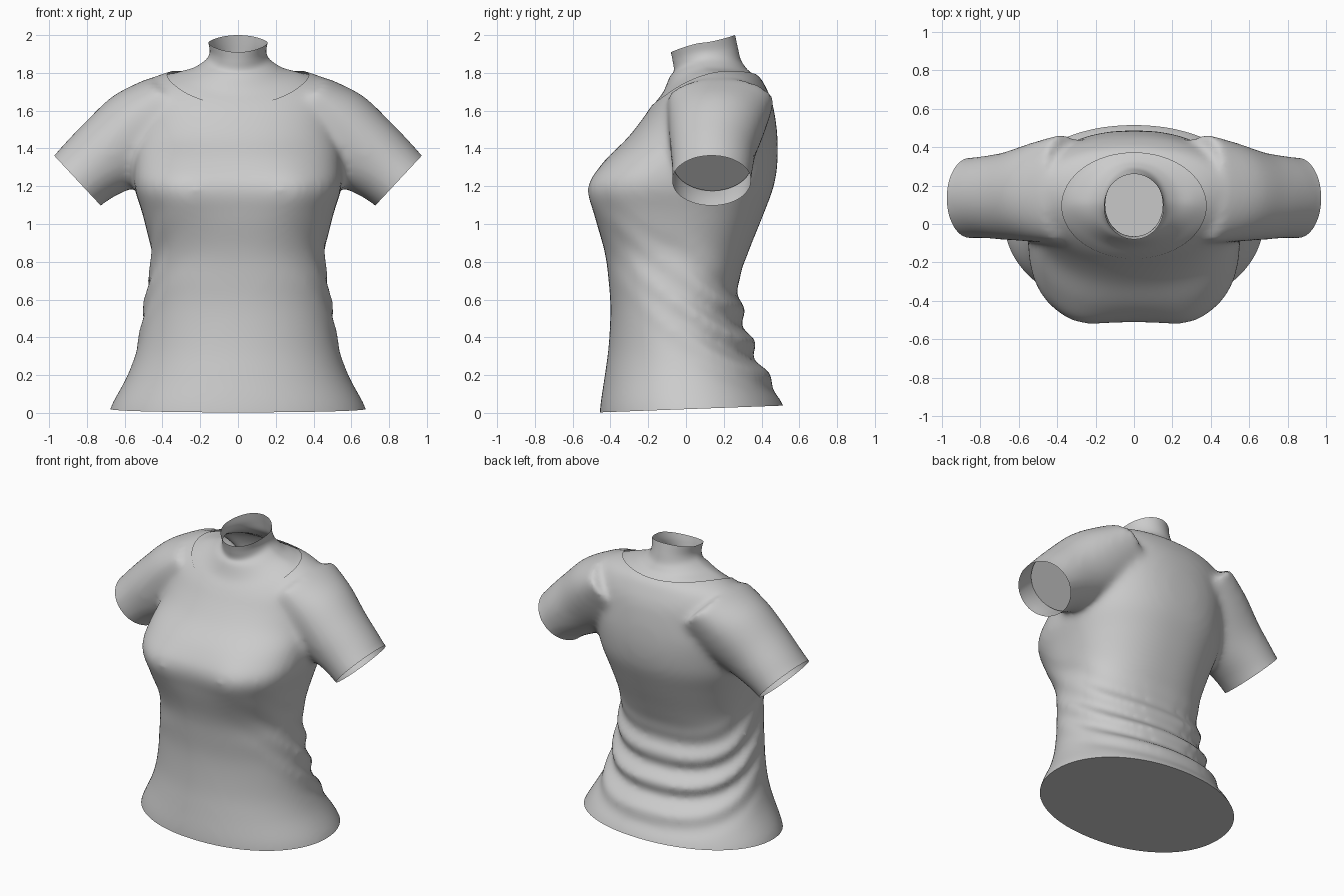
import bpy, bmesh, math
from mathutils import Vector
from mathutils.bvhtree import BVHTree

cube = bpy.data.objects.get("Cube")
if cube:
    bpy.data.objects.remove(cube)

grey = bpy.data.materials.new("soft grey")
grey.use_nodes = True
grey.diffuse_color = (0.6, 0.6, 0.6, 1)
grey.node_tree.nodes["Principled BSDF"].inputs["Base Color"].default_value = (0.6, 0.6, 0.6, 1)
SEG = 64


def spline(rows, steps):
    """Catmull-Rom interpolation through rows of numbers."""
    out = []
    for i in range(len(rows) - 1):
        a, b, c, d = (rows[max(0, min(len(rows) - 1, i + k))] for k in (-1, 0, 1, 2))
        for j in range(steps):
            t = j / steps
            out.append([q + t / 2 * (r - p + t * (2*p - 5*q + 4*r - s + t * (3*q - p - 3*r + s)))
                        for p, q, r, s in zip(a, b, c, d)])
    return out + [list(rows[-1])]


def loft(bm, rows, point, capped=True):
    """Skin a tube through rings given by point(row, angle)."""
    rings = [[bm.verts.new(point(r, 2 * math.pi * k / SEG)) for k in range(SEG)] for r in rows]
    for lo, hi in zip(rings, rings[1:]):
        for k in range(SEG):
            n = (k + 1) % SEG
            bm.faces.new((lo[k], lo[n], hi[n], hi[k]))
    if capped:
        bm.faces.new(rings[0][::-1])
        bm.faces.new(rings[-1])


def make_object(name, bm):
    bmesh.ops.recalc_face_normals(bm, faces=bm.faces)
    mesh = bpy.data.meshes.new(name)
    bm.to_mesh(mesh)
    bm.free()
    obj = bpy.data.objects.new(name, mesh)
    bpy.context.collection.objects.link(obj)
    mesh.materials.append(grey)
    return obj


def apply_modifiers(obj):
    graph = bpy.context.evaluated_depsgraph_get()
    mesh = bpy.data.meshes.new_from_object(obj.evaluated_get(graph))
    obj.modifiers.clear()
    obj.data = mesh


def smooth(obj):
    bpy.ops.object.select_all(action='DESELECT')
    obj.select_set(True)
    bpy.context.view_layer.objects.active = obj
    bpy.ops.object.shade_smooth_by_angle(angle=math.radians(40))


def power(v, n):
    return math.copysign(abs(v) ** (2 / n), v)


# Torso rings: height, half width, front y, back y, squareness of the front
TORSO = [
    (-.08, .7, -.46, .55, 2.1), (.03, .675, -.455, .52, 2.1), (.2, .585, -.43, .43, 2.1),
    (.35, .535, -.41, .355, 2.1), (.55, .5, -.4, .295, 2.2), (.7, .475, -.41, .28, 2.4),
    (.85, .46, -.43, .33, 2.6), (1.05, .505, -.485, .41, 2.9), (1.2, .55, -.51, .465, 3.1),
    (1.33, .55, -.435, .485, 2.7), (1.45, .54, -.315, .485, 2.3), (1.55, .54, -.235, .475, 2.2),
    (1.65, .54, -.165, .455, 2.2), (1.73, .51, -.09, .42, 2.2), (1.785, .43, -.02, .385, 2.1),
    (1.825, .3, .04, .31, 2)]


def torso_point(row, a):
    z, w, front, back, n = row
    c, s = math.cos(a), math.sin(a)
    if s > 0:
        n = min(n, 2.3)
    # Slanted cloth folds around the lower back
    u = z - .22 * (1 - s) ** 1.4
    window = max(0, 1 - ((u - .4) / .35) ** 2) * ((s + 1) / 2) ** 1.5
    k = 1 + .085 * window * math.cos(2 * math.pi * (u - .2) / .175)
    x = w * power(c, n) * k
    y = (front + back) / 2 + (back - front) / 2 * power(s, n) * k
    if s < 0:
        y -= .025 * math.exp(-((abs(x) - .29) / .14) ** 2 - ((z - 1.17) / .17) ** 2)
    return x, y, z


# Sleeve rings: distance along the arm, radius above, radius below, y radius, y centre
SLEEVE = [(.14, .18, .18, .211, .135), (0, .183, .183, .211, .135), (-.1, .192, .2, .215, .14),
          (-.25, .2, .25, .228, .145), (-.45, .2, .3, .258, .165), (-.65, .14, .3, .285, .185)]
CUFF, ALONG, UP = Vector((.85, 0, 1.23)), Vector((.73, 0, -.68)), Vector((.68, 0, .73))


def sleeve_point(side):
    def point(row, a):
        t, above, below, ry, yc = row
        s = math.sin(a)
        p = CUFF + ALONG * t + UP * s * (above if s > 0 else below)
        return side * p.x, yc + ry * math.cos(a), p.z
    return point


# Shirt: torso and sleeves fused into one smooth skin
bm = bmesh.new()
loft(bm, spline(TORSO, 6), torso_point)
for side in (-1, 1):
    loft(bm, spline(SLEEVE, 4), sleeve_point(side))
shirt = make_object("shirt", bm)
remesh = shirt.modifiers.new("fuse", 'REMESH')
remesh.mode = 'VOXEL'
remesh.voxel_size = .02
relax = shirt.modifiers.new("relax", 'SMOOTH')
relax.factor = .5
relax.iterations = 18
apply_modifiers(shirt)

# Keep the uncut surface so that the neck base can follow it
bm = bmesh.new()
bm.from_mesh(shirt.data)
shirt_surface = BVHTree.FromBMesh(bm)
bm.free()

# Oval neckline opening
NECK_Y, NECK_RX, NECK_RY = .095, .375, .275
bm = bmesh.new()
loft(bm, [(1.5,), (2.2,)],
     lambda r, a: (NECK_RX * math.cos(a), NECK_Y + NECK_RY * math.sin(a), r[0]))
cutter = make_object("neckline_cutter", bm)
cutter.hide_render = True
cut = shirt.modifiers.new("neckline", 'BOOLEAN')
cut.operation = 'DIFFERENCE'
cut.solver = 'EXACT'
cut.object = cutter
apply_modifiers(shirt)
bpy.data.objects.remove(cutter)

bm = bmesh.new()
bm.from_mesh(shirt.data)
bm.normal_update()


def in_pit(f):
    c = f.calc_center_median()
    inside = (c.x / NECK_RX) ** 2 + ((c.y - NECK_Y) / NECK_RY) ** 2 < 1.001
    return inside and c.z > 1.49 and (abs(f.normal.z) < .01 or c.z < 1.51)


bmesh.ops.delete(bm, geom=[f for f in bm.faces if in_pit(f)], context='FACES')

# Open sleeve ends
for side in (-1, 1):
    faces = [f for f in bm.faces
             if f.calc_center_median().x * side > .56 and f.calc_center_median().z > .95]
    geom = faces + list({e for f in faces for e in f.edges}) + list({v for f in faces for v in f.verts})
    bmesh.ops.bisect_plane(bm, geom=geom, plane_co=(side * CUFF.x, 0, CUFF.z),
                           plane_no=(side * ALONG.x, 0, ALONG.z), clear_outer=True)

# Hem, trimmed at a slight tilt and closed underneath
res = bmesh.ops.bisect_plane(bm, geom=bm.verts[:] + bm.edges[:] + bm.faces[:],
                             plane_co=(0, -.45, .003), plane_no=(0, -.037, 1), clear_inner=True)
rim = [e for e in res["geom_cut"] if isinstance(e, bmesh.types.BMEdge)]
bmesh.ops.contextual_create(bm, geom=rim)
bmesh.ops.recalc_face_normals(bm, faces=bm.faces)
bm.to_mesh(shirt.data)
bm.free()
if not shirt.data.materials:
    shirt.data.materials.append(grey)
smooth(shirt)

# Recessed linings that close the sleeves inside
for side, name in ((-1, "right_sleeve_lining"), (1, "left_sleeve_lining")):
    bm = bmesh.new()
    bm.faces.new([bm.verts.new(sleeve_point(side)((-.14, .185, .205, .21, .14), 2 * math.pi * k / SEG))
                  for k in range(SEG)])
    make_object(name, bm)

# Neck rings: half width, front y, back y, height at front, side and back, cling to the shirt
NECK = [(.41, -.205, .395, 1.59, 1.75, 1.75, 1), (.375, -.18, .37, 1.63, 1.78, 1.785, 1),
        (.32, -.13, .345, 1.69, 1.805, 1.805, .5), (.23, -.09, .315, 1.77, 1.83, 1.83, 0),
        (.17, -.065, .29, 1.81, 1.87, 1.87, 0), (.15, -.07, .275, 1.86, 1.91, 1.93, 0),
        (.157, -.08, .26, 1.91, 1.96, 2, 0)]


def neck_point(row, a):
    w, front, back, zf, zs, zb, cling = row
    s = math.sin(a)
    x, y = w * math.cos(a), (front + back) / 2 + (back - front) / 2 * s
    z = zs + ((zb if s > 0 else zf) - zs) * abs(s) ** 1.4
    hit = shirt_surface.ray_cast(Vector((x, y, 3)), Vector((0, 0, -1)))[0]
    return x, y, z + cling * (hit.z - .01 - z) if hit else z


bm = bmesh.new()
loft(bm, spline(NECK, 5), neck_point, capped=False)
neck = make_object("neck", bm)
smooth(neck)
